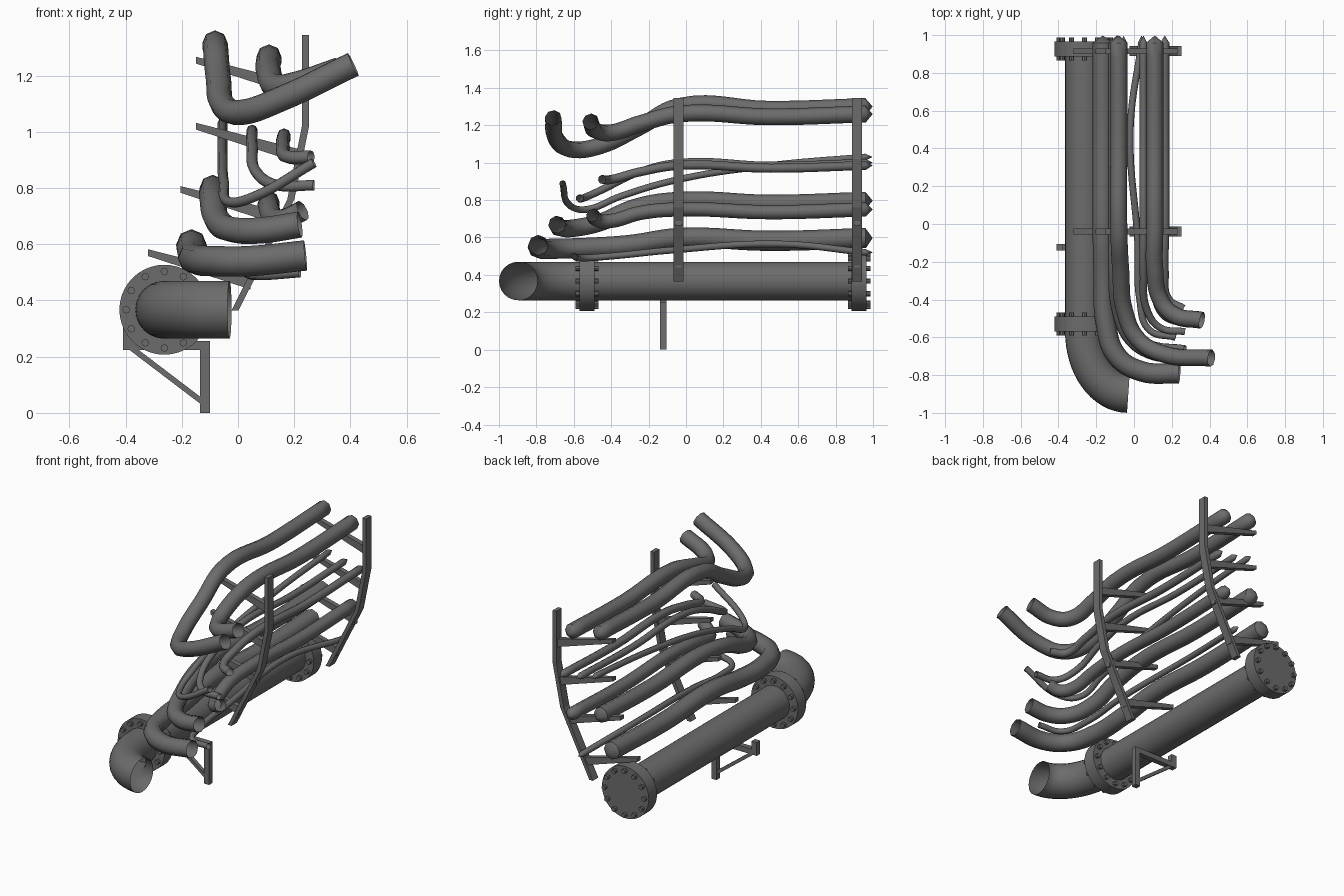
import bpy, bmesh, math
from mathutils import Matrix, Vector

cube = bpy.data.objects.get("Cube")
if cube:
    bpy.data.objects.remove(cube, do_unlink=True)

steel = bpy.data.materials.new("dark_grey_steel")
steel.use_nodes = True
grey = (0.15, 0.15, 0.15, 1)
steel.diffuse_color = grey
steel.node_tree.nodes["Principled BSDF"].inputs["Base Color"].default_value = grey


def activate(ob):
    bpy.ops.object.select_all(action='DESELECT')
    ob.select_set(True)
    bpy.context.view_layer.objects.active = ob


def link(name, data):
    ob = bpy.data.objects.new(name, data)
    bpy.context.collection.objects.link(ob)
    activate(ob)
    return ob


def write_mesh(bm, mesh):
    bmesh.ops.recalc_face_normals(bm, faces=bm.faces)
    bm.to_mesh(mesh)
    bm.free()
    mesh.materials.clear()
    mesh.materials.append(steel)


def finish(name, bm, smooth=False):
    mesh = bpy.data.meshes.new(name)
    write_mesh(bm, mesh)
    link(name, mesh)
    if smooth:
        bpy.ops.object.shade_smooth_by_angle(angle=math.radians(40))


def prism(name, outline, y, depth):
    """Extrude an x-z outline along y, centred on y."""
    bm = bmesh.new()
    face = bm.faces.new([bm.verts.new((x, y - depth / 2, z)) for x, z in outline])
    new = bmesh.ops.extrude_face_region(bm, geom=[face])["geom"]
    moved = [v for v in new if isinstance(v, bmesh.types.BMVert)]
    bmesh.ops.translate(bm, vec=(0, depth, 0), verts=moved)
    finish(name, bm)


def tube(name, points, radius, rings=2, smooth_path=True):
    """Sweep a round pipe along points, rear end first, front end open."""
    curve = bpy.data.curves.new(name, 'CURVE')
    curve.dimensions = '3D'
    curve.bevel_depth = radius
    curve.bevel_resolution = rings
    curve.resolution_u = 7
    spline = curve.splines.new('BEZIER')
    spline.bezier_points.add(len(points) - 1)
    for bp, p in zip(spline.bezier_points, points):
        bp.co = p
        bp.handle_left_type = bp.handle_right_type = 'AUTO' if smooth_path else 'VECTOR'
    link(name, curve)
    bpy.ops.object.convert(target='MESH')
    ob = bpy.context.view_layer.objects.active
    ob.name = name
    bm = bmesh.new()
    bm.from_mesh(ob.data)
    # close the rear opening with a shallow cone
    rear = Vector(points[0])
    apex = bm.verts.new(rear + Vector((0, 0.038, 0)))
    rim = [e for e in bm.edges if e.is_boundary
           and min(v.co.y for v in e.verts) > rear.y - 0.03]
    for e in rim:
        bm.faces.new((*e.verts, apex))
    write_mesh(bm, ob.data)
    bpy.ops.object.shade_smooth_by_angle(angle=math.radians(48))


def rack_pipe(name, radius, x, z, *bend, sag=0.015, drop=0):
    """A pipe lying along the rack at x, z that then bends away at the front."""
    run = [(x, 0.96, z), (x, 0.45, z - sag), (x, -0.04, z - drop)]
    tube(name, run + list(bend), radius)


# Main header pipe with its sweeping elliptical elbow
main_x, main_z = -0.262, 0.367
path = [(main_x, 0.92, main_z)]
for i in range(17):
    a = math.pi / 2 * i / 16
    path.append((-0.03 - 0.232 * math.cos(a), -0.57 - 0.327 * math.sin(a), main_z))
tube("main_pipe", path, 0.103, rings=10, smooth_path=False)


# Bolted flanges
def cylinder(bm, x, y, z, radius, depth, sides):
    m = Matrix.Translation((x, y, z)) @ Matrix.Rotation(math.pi / 2, 4, 'X')
    bmesh.ops.create_cone(bm, cap_ends=True, segments=sides, radius1=radius,
                          radius2=radius, depth=depth, matrix=m)


for label, y in (("front", -0.53), ("rear", 0.926)):
    bm = bmesh.new()
    cylinder(bm, main_x, y, main_z, 0.16, 0.08, 40)
    finish(label + "_flange", bm, True)
    bm = bmesh.new()
    for i in range(12):
        a = i * math.pi / 6
        cylinder(bm, main_x + 0.136 * math.cos(a), y, main_z + 0.136 * math.sin(a),
                 0.0135, 0.122, 8)
    finish(label + "_flange_bolts", bm, True)

# Top pair of pipes
rack_pipe("top_outer_pipe", 0.045, -.08, 1.3,
          (-.07, -.25, 1.19), (-.05, -.46, 1.09), (.02, -.61, 1.07),
          (.16, -.69, 1.12), (.41, -.71, 1.24))
rack_pipe("top_inner_pipe", 0.045, .11, 1.26,
          (.11, -.24, 1.21), (.14, -.4, 1.16), (.21, -.48, 1.17), (.36, -.51, 1.22))

# Three small pipes on the second arm
rack_pipe("small_pipe_left", 0.018, -.055, 1.03,
          (-.05, -.35, .82), (-.03, -.53, .75), (.06, -.62, .77), (.27, -.66, .89),
          sag=.045, drop=.12)
rack_pipe("small_pipe_middle", 0.02, .05, 1,
          (.05, -.25, .95), (.07, -.46, .85), (.14, -.55, .81), (.27, -.57, .81))
rack_pipe("small_pipe_right", 0.024, .163, .985,
          (.16, -.25, .95), (.18, -.4, .91), (.26, -.45, .91))

# Middle pair of pipes
rack_pipe("middle_outer_pipe", 0.047, -.09, .797,
          (-.09, -.27, .76), (-.07, -.46, .68), (-.01, -.6, .65),
          (.09, -.67, .65), (.22, -.69, .67))
rack_pipe("middle_inner_pipe", 0.038, .11, .75,
          (.11, -.25, .73), (.13, -.39, .69), (.17, -.47, .69), (.23, -.5, .72))

# Bottom pipes, the small one wandering sideways along its run
rack_pipe("lower_large_pipe", 0.054, -.165, .597,
          (-.16, -.3, .56), (-.15, -.52, .545), (-.09, -.7, .54),
          (.04, -.78, .54), (.24, -.79, .56))
tube("lower_small_pipe", [(.04, .96, .52), (-.02, .5, .565), (.02, -.1, .53),
                          (.03, -.4, .5), (.08, -.56, .49), (.22, -.6, .5)], 0.018)

# Bent rack posts with tapered, sloping arms
post = [(-0.01, 0.365), (0.188, 0.76), (0.24, 1.02), (0.24, 1.345)]
arms = {"top": (-.15, 1.255, .24), "upper": (-.15, 1.02, .22),
        "middle": (-.205, .795, .165), "lower": (-.32, .57, .045)}
for label, y in (("front", -0.04), ("rear", 0.915)):
    outline = [(x - 0.0125, z) for x, z in post]
    outline += [(x + 0.0125, z) for x, z in reversed(post)]
    prism(label + "_rack_post", outline, y, 0.053)
    for level, (tip_x, tip_z, root_x) in arms.items():
        root_z = tip_z - 0.29 * (root_x - tip_x)
        prism(f"{label}_rack_{level}_arm",
              [(tip_x, tip_z - .012), (root_x, root_z - .025),
               (root_x, root_z + .025), (tip_x, tip_z + .012)], y, 0.03)


# Triangular support bracket under the main pipe
def bar(name, x0, x1, z0, z1):
    prism(name, [(x0, z0), (x1, z0), (x1, z1), (x0, z1)], -0.122, 0.034)


bar("bracket_leg", -0.135, -0.1, 0, 0.256)
bar("bracket_beam", -0.41, -0.135, 0.223, 0.256)
bar("bracket_stop", -0.41, -0.375, 0.256, 0.305)
prism("bracket_brace", [(-.385, .223), (-.135, .033), (-.135, .058), (-.352, .223)],
      -0.122, 0.025)
